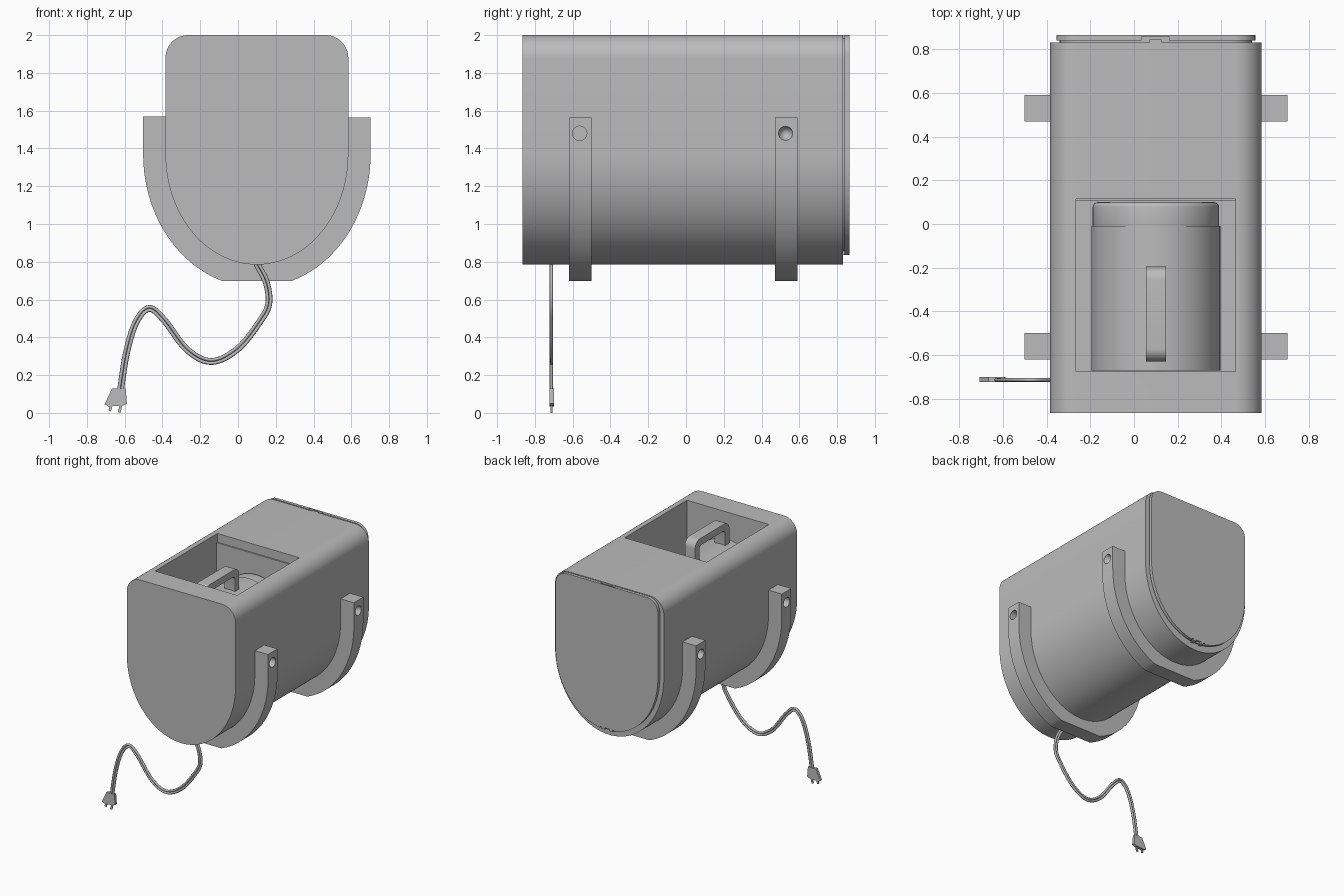
import bpy, bmesh, math
from mathutils import Vector, Matrix

cube = bpy.data.objects.get("Cube")
if cube:
    bpy.data.objects.remove(cube, do_unlink=True)

grey = bpy.data.materials.new("plain grey")
grey.use_nodes = True
grey.diffuse_color = (0.5, 0.5, 0.5, 1)
grey.node_tree.nodes["Principled BSDF"].inputs["Base Color"].default_value = (0.5, 0.5, 0.5, 1)

CX = 0.10       # middle of the housing
SPRING = 1.37   # height where the straight sides meet the rounded belly


def add_object(name, bm):
    bmesh.ops.recalc_face_normals(bm, faces=bm.faces)
    mesh = bpy.data.meshes.new(name)
    bm.to_mesh(mesh)
    bm.free()
    mesh.materials.append(grey)
    ob = bpy.data.objects.new(name, mesh)
    bpy.context.collection.objects.link(ob)
    return ob


def prism(name, outline, lo, hi, axis="y"):
    """Extrude a closed outline (xz along y, or yz along x)."""
    bm = bmesh.new()
    place = (lambda p: (p[0], lo, p[1])) if axis == "y" else (lambda p: (lo, p[0], p[1]))
    face = bm.faces.new([bm.verts.new(place(p)) for p in outline])
    new = bmesh.ops.extrude_face_region(bm, geom=[face])["geom"]
    move = Vector((0, hi - lo, 0)) if axis == "y" else Vector((hi - lo, 0, 0))
    bmesh.ops.translate(bm, vec=move, verts=[g for g in new if isinstance(g, bmesh.types.BMVert)])
    return add_object(name, bm)


def box(name, x0, x1, y0, y1, z0, z1):
    return prism(name, [(x0, z0), (x1, z0), (x1, z1), (x0, z1)], y0, y1)


def arc(cx, cz, rx, rz, start, end, steps):
    angles = [math.radians(start + (end - start) * i / steps) for i in range(steps + 1)]
    return [(cx + rx * math.cos(a), cz + rz * math.sin(a)) for a in angles]


def housing_outline(half, bottom, top, corner):
    """Rounded top corners, straight sides, elliptical belly."""
    inner = half - corner
    return (arc(CX, SPRING, half, SPRING - bottom, 180, 360, 64)
            + arc(CX + inner, top - corner, corner, corner, 0, 90, 12)
            + arc(CX - inner, top - corner, corner, corner, 90, 180, 12))


def rod(name, centre, r1, r2, length, axis, sides=32):
    bm = bmesh.new()
    turn = Matrix.Rotation(math.pi / 2, 4, axis)
    bmesh.ops.create_cone(bm, cap_ends=True, segments=sides, radius1=r1, radius2=r2,
                          depth=length, matrix=Matrix.Translation(centre) @ turn)
    return add_object(name, bm)


def select_only(ob):
    bpy.ops.object.select_all(action="DESELECT")
    ob.select_set(True)
    bpy.context.view_layer.objects.active = ob


def cut(ob, cutter):
    mod = ob.modifiers.new("cut", "BOOLEAN")
    mod.operation, mod.solver, mod.object = "DIFFERENCE", "EXACT", cutter
    select_only(ob)
    bpy.ops.object.modifier_apply(modifier=mod.name)
    bpy.data.objects.remove(cutter, do_unlink=True)


def smooth(ob):
    select_only(ob)
    bpy.ops.object.shade_smooth_by_angle(angle=math.radians(30))


# Housing with an open well in the top
housing = prism("housing", housing_outline(0.484, 0.785, 2.0, 0.12), -0.865, 0.83)
cut(housing, box("well", -0.265, 0.465, -0.675, 0.105, 1.19, 2.1))
cut(housing, box("well_lip", -0.265, 0.465, -0.675, 0.115, 1.93, 2.1))
smooth(housing)

# Rear door on a thin seal, with a catch notch at the top and tabs at the bottom
smooth(prism("door_seal", housing_outline(0.44, 0.855, 1.985, 0.1), 0.825, 0.842))
door = prism("rear_door", housing_outline(0.455, 0.835, 2.0, 0.1), 0.84, 0.865)
cut(door, box("notch", 0.035, 0.16, 0.83, 0.857, 1.98, 2.1))
cut(door, box("notch", 0.035, 0.16, 0.85, 0.9, 0.8, 0.85))
smooth(door)
box("top_catch", 0.072, 0.125, 0.828, 0.845, 1.97, 1.997)
for x in (0.05, 0.12):
    box("bottom_tab", x, x + 0.025, 0.828, 0.865, 0.835, 0.86)

# Cradle legs wrapped under the housing, with screw holes in each arm
cradle = ([(-0.502, 1.57)] + arc(CX, SPRING, 0.602, 0.705, 180, 252, 28)
          + arc(CX, SPRING, 0.602, 0.705, 288, 360, 28) + [(0.702, 1.565), (0.58, 1.565)]
          + arc(CX, SPRING, 0.48, 0.58, 360, 180, 56) + [(-0.38, 1.57)])
for name, y in (("front_cradle", -0.56), ("rear_cradle", 0.53)):
    leg = prism(name, cradle, y - 0.06, y + 0.06)
    for side in (-1, 1):
        tip = 0 if (side > 0 and y > 0) else 0.038
        centre = (CX + side * 0.55, y - 0.003, 1.48)
        if tip:
            cutter = rod("hole", centre, 0.038, 0.038, 0.13, "Y")
        else:
            cutter = rod("hole", centre, 0, 0.038, 0.106, "Y")
        cut(leg, cutter)
    smooth(leg)

# Canister lying in the well: main barrel and a slightly slimmer rounded end
smooth(rod("canister", (CX, -0.34, 1.49), 0.295, 0.295, 0.66, "X", 64))
end = rod("canister_end", (CX, 0.03, 1.49), 0.289, 0.289, 0.14, "X", 64)
bevel = end.modifiers.new("round", "BEVEL")
bevel.width, bevel.segments, bevel.limit_method = 0.022, 4, "ANGLE"
select_only(end)
bpy.ops.object.modifier_apply(modifier=bevel.name)
smooth(end)

# Carry handle
handle = ([(-0.63, 1.76)] + arc(-0.57, 1.9, 0.06, 0.06, 180, 90, 8)
          + arc(-0.255, 1.9, 0.06, 0.06, 90, 0, 8) + [(-0.195, 1.76), (-0.25, 1.76)]
          + arc(-0.275, 1.88, 0.025, 0.025, 0, 90, 4)
          + arc(-0.55, 1.88, 0.025, 0.025, 90, 180, 4) + [(-0.575, 1.76)])
smooth(prism("handle", handle, 0.055, 0.147, "x"))

# Twin-strand power cord along a smooth path
CORD_Y = -0.713
path = [Vector(p) for p in ((0.07, 0.86), (0.10, 0.79), (0.15, 0.69), (0.163, 0.58), (0.12, 0.49),
        (0.0, 0.34), (-0.14, 0.272), (-0.27, 0.335), (-0.39, 0.49), (-0.47, 0.553),
        (-0.54, 0.48), (-0.59, 0.32), (-0.622, 0.12), (-0.63, 0.06))]
points = []
for a, b, c, d in zip(path, path[1:], path[2:], path[3:]):
    for i in range(8):
        t = i / 8
        points.append(0.5 * (2 * b + (c - a) * t + (2 * a - 5 * b + 4 * c - d) * t ** 2
                             + (3 * b - a - 3 * c + d) * t ** 3))
points.append(path[-2])
for side, name in ((-1, "cord_left"), (1, "cord_right")):
    curve = bpy.data.curves.new(name, "CURVE")
    curve.dimensions = "3D"
    curve.bevel_depth, curve.bevel_resolution, curve.use_fill_caps = 0.009, 2, True
    spline = curve.splines.new("POLY")
    spline.points.add(len(points) - 1)
    for i, p in enumerate(points):
        along = (points[min(i + 1, len(points) - 1)] - points[max(i - 1, 0)]).normalized()
        q = p + Vector((-along.y, along.x)) * side * 0.009
        spline.points[i].co = (q.x, CORD_Y, q.y, 1)
    spline.use_smooth = True
    curve.materials.append(grey)
    bpy.context.collection.objects.link(bpy.data.objects.new(name, curve))

# Plug with two prongs
prism("plug", [(-0.667, 0.13), (-0.595, 0.13), (-0.588, 0.05), (-0.608, 0.04), (-0.685, 0.034),
               (-0.706, 0.045)], CORD_Y - 0.009, CORD_Y + 0.013)
for x, z in ((-0.678, 0.008), (-0.628, 0.0)):
    prism("prong", [(x - 0.008, z + 0.004), (x + 0.006, z), (x + 0.018, z + 0.05), (x + 0.004, z + 0.05)],
          CORD_Y - 0.004, CORD_Y + 0.006)
